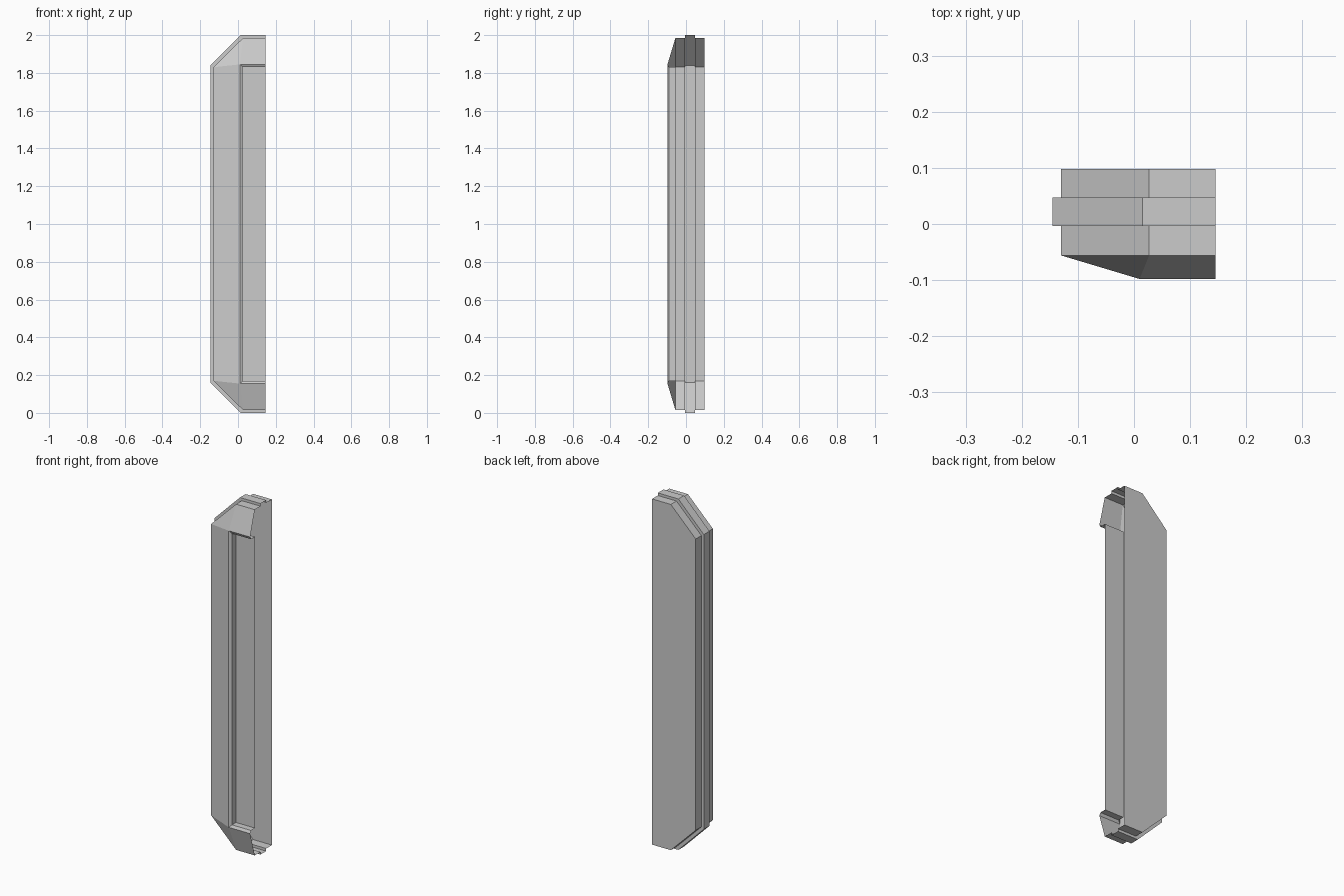
import bpy, bmesh

if "Cube" in bpy.data.objects:
    bpy.data.objects.remove(bpy.data.objects["Cube"])

END = 0.145   # open cut end of the half frame


def half_outline(inset, corner_x, corner_z):
    """Half of an elongated octagon, top end round to bottom end."""
    top = [(END, 2 - inset), (corner_x, 2 - inset), (-0.145 + inset, corner_z)]
    return top + [(x, 2 - z) for x, z in reversed(top)]


def loft(name, sections, cap_back=False, cap_front=False):
    """Join (outline, y) sections running from back to front."""
    bm = bmesh.new()
    rings = [[bm.verts.new((x, y, z)) for x, z in pts] for pts, y in sections]
    for a, b in zip(rings, rings[1:]):
        for i in range(len(a) - 1):
            bm.faces.new((a[i], a[i + 1], b[i + 1], b[i]))
    if cap_back:
        bm.faces.new(rings[0][::-1])
    if cap_front:
        bm.faces.new(rings[-1])
    bmesh.ops.remove_doubles(bm, verts=bm.verts, dist=0.0005)
    mesh = bpy.data.meshes.new(name)
    bm.to_mesh(mesh)
    bm.free()
    obj = bpy.data.objects.new(name, mesh)
    bpy.context.collection.objects.link(obj)
    return obj


wide = half_outline(0, 0.015, 1.84)
narrow = half_outline(0.015, 0.027, 1.83)
# square-cornered opening: corners doubled to match the chamfered outline
lip_outer = half_outline(0.155, 0.01, 1.845)
lip_outer = [(max(x, 0.01), z) for x, z in lip_outer]
lip_inner = half_outline(0.17, 0.025, 1.83)

# Stepped casing with flat back and raised middle band
loft("stepped_casing", [(narrow, 0.098), (narrow, 0.047), (wide, 0.047),
                        (wide, -0.004), (narrow, -0.004), (narrow, -0.056)],
     cap_back=True)

# Sloping front frame with a small bevelled lip
loft("sloped_frame", [(narrow, -0.056), (lip_outer, -0.098), (lip_inner, -0.09)])

# Recessed panel and its side walls
loft("recessed_panel", [(lip_inner, -0.09), (lip_inner, -0.054)], cap_front=True)
